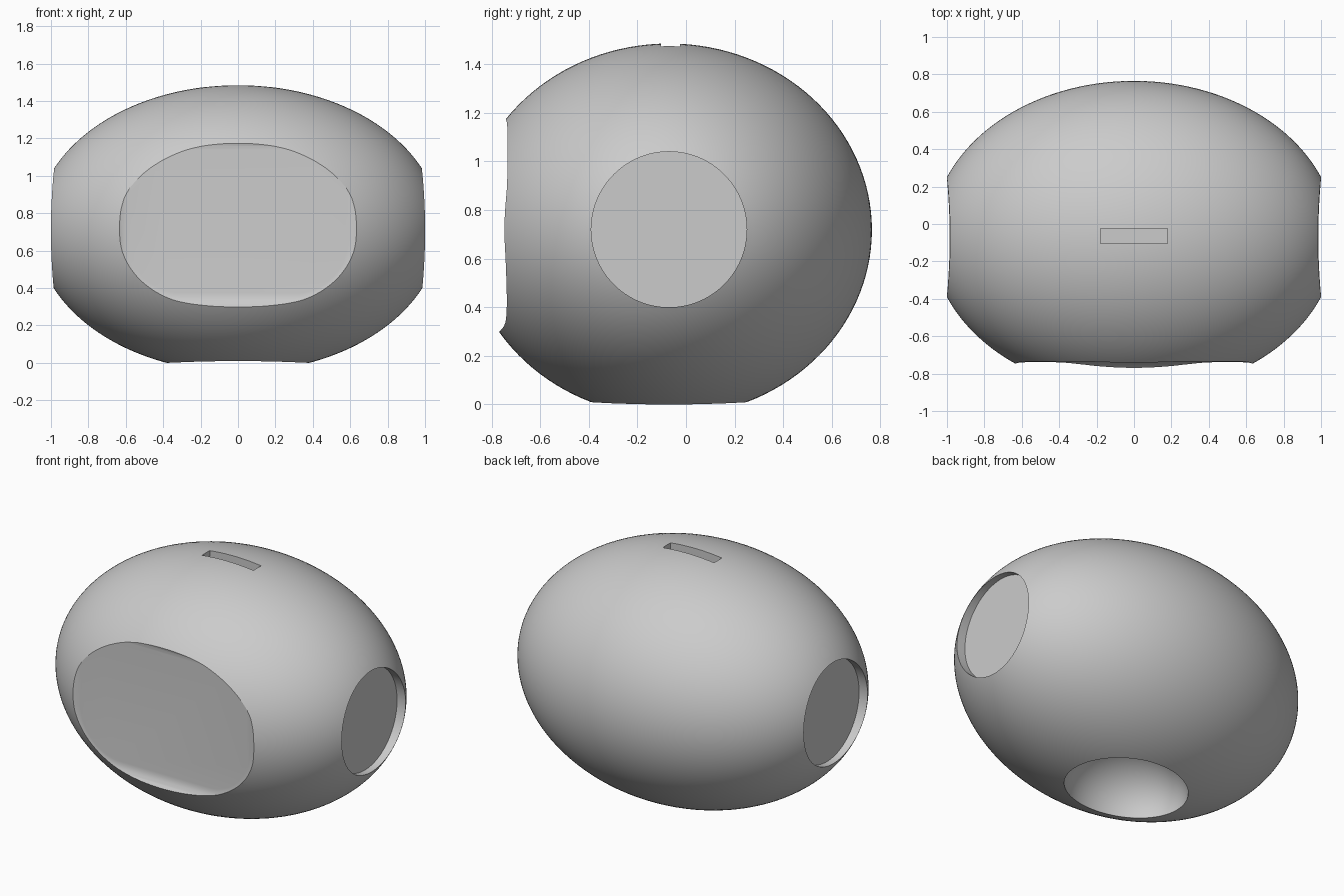
import bpy, bmesh, math
from mathutils import Matrix

if "Cube" in bpy.data.objects:
    bpy.data.objects.remove(bpy.data.objects["Cube"], do_unlink=True)

CY, CZ = -0.07, 0.718           # centre of the egg body
FLOOR = -0.735                  # depth of the front recess

grey = bpy.data.materials.new("plain_grey")
grey.use_nodes = True
grey.diffuse_color = (0.6, 0.6, 0.6, 1)
grey.node_tree.nodes["Principled BSDF"].inputs["Base Color"].default_value = (0.6, 0.6, 0.6, 1)


def make(name, bm):
    bmesh.ops.recalc_face_normals(bm, faces=bm.faces)
    mesh = bpy.data.meshes.new(name)
    bm.to_mesh(mesh)
    bm.free()
    mesh.materials.append(grey)
    obj = bpy.data.objects.new(name, mesh)
    bpy.context.collection.objects.link(obj)
    return obj


def ellipsoid(name, centre, radii, segments, rings):
    bm = bmesh.new()
    place = Matrix.Translation(centre) @ Matrix.Diagonal((*radii, 1)) @ Matrix.Rotation(math.pi / 2, 4, 'Y')
    bmesh.ops.create_uvsphere(bm, u_segments=segments, v_segments=rings, radius=1, matrix=place)
    return make(name, bm)


def box(name, centre, size):
    bm = bmesh.new()
    bmesh.ops.create_cube(bm, size=1, matrix=Matrix.Translation(centre) @ Matrix.Diagonal((*size, 1)))
    return make(name, bm)


def side_plug(name, side):
    # cylinder along x whose inner end is the flat floor of the side recess
    bm = bmesh.new()
    place = Matrix.Translation((side * 1.14, CY, CZ + 0.002)) @ Matrix.Rotation(math.pi / 2, 4, 'Y')
    bmesh.ops.create_cone(bm, cap_ends=True, segments=96, radius1=0.32, radius2=0.32, depth=0.4, matrix=place)
    return make(name, bm)


def front_plug(name, half_w, half_h, cz, corner, fillet):
    # rounded rectangle with a filleted floor edge, pulled out to the front
    steps = 8
    levels = [(fillet * math.sin(a), FLOOR - fillet * (1 - math.cos(a)))
              for a in (i * math.pi / 2 / steps for i in range(steps + 1))]
    levels.append((fillet, -1.2))
    bm = bmesh.new()
    loops = []
    for grow, y in levels:
        loop = []
        for quarter in range(4):
            sx = 1 if quarter in (0, 3) else -1
            sz = 1 if quarter < 2 else -1
            for i in range(17):
                a = (quarter + i / 16) * math.pi / 2
                r = corner + grow
                loop.append(bm.verts.new((sx * (half_w - corner) + r * math.cos(a), y,
                                          cz + sz * (half_h - corner) + r * math.sin(a))))
        loops.append(loop)
    n = len(loops[0])
    for low, high in zip(loops, loops[1:]):
        for i in range(n):
            j = (i + 1) % n
            bm.faces.new((low[i], low[j], high[j], high[i]))
    bm.faces.new(loops[0])
    bm.faces.new(loops[-1])
    return make(name, bm)


# Egg-shaped body
body = ellipsoid("egg_body", (0, CY, CZ), (1.083, 0.835, 0.767), 128, 96)

# Recesses: front window, both sides, domed base hollow, top slot
cutters = [
    front_plug("front_cutter", 0.5875, 0.3835, 0.757, 0.28, 0.1),
    side_plug("left_cutter", 1),
    side_plug("right_cutter", -1),
    ellipsoid("base_cutter", (0, CY, 0), (0.38, 0.32, 0.3), 64, 48),
    box("slot_cutter", (0, -0.064, 1.5), (0.36, 0.078, 0.3)),
]

bpy.ops.object.select_all(action='DESELECT')
body.select_set(True)
bpy.context.view_layer.objects.active = body
for cutter in cutters:
    mod = body.modifiers.new(cutter.name, 'BOOLEAN')
    mod.operation = 'DIFFERENCE'
    mod.solver = 'EXACT'
    mod.object = cutter
    bpy.ops.object.modifier_apply(modifier=mod.name)
    bpy.data.objects.remove(cutter, do_unlink=True)

bpy.ops.object.shade_smooth_by_angle(angle=math.radians(20))
